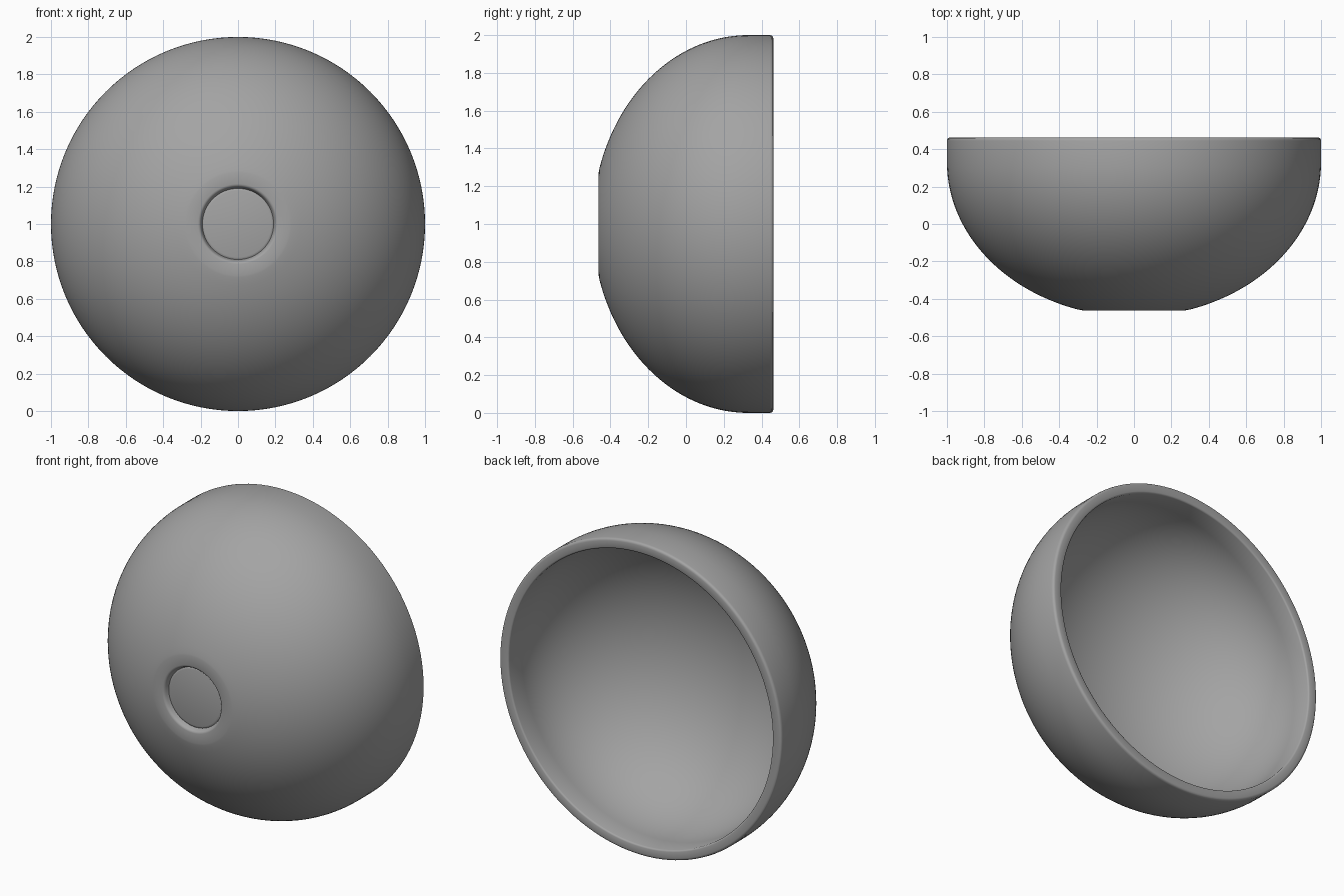
import bpy, bmesh, math

cube = bpy.data.objects.get("Cube")
if cube:
    bpy.data.objects.remove(cube, do_unlink=True)

SEGMENTS = 128

# Single grey material
grey = bpy.data.materials.new("bowl grey")
grey.use_nodes = True
colour = (0.37, 0.37, 0.37, 1.0)
grey.diffuse_color = colour
bsdf = grey.node_tree.nodes["Principled BSDF"]
bsdf.inputs["Base Color"].default_value = colour
bsdf.inputs["Roughness"].default_value = 0.6


def arc(centre, depth, radius, y_start, y_end, steps):
    """Points (radius, y) along an elliptical wall between two depths."""
    a0 = math.asin((y_start - centre) / depth)
    a1 = math.asin((y_end - centre) / depth)
    angles = [a0 + (a1 - a0) * i / steps for i in range(steps + 1)]
    return [(radius * math.cos(a), centre + depth * math.sin(a)) for a in angles]


# Profile: recessed foot, outer wall, rounded rim, inner wall
foot = [(0, -0.434), (0.178, -0.434), (0.185, -0.432), (0.19, -0.427 - 0.002), (0.196, -0.445),
        (0.2, -0.454), (0.206, -0.46), (0.214, -0.462), (0.275, -0.462), (0.285, -0.46)]
outer = arc(0.33, 0.825, 1.0, -0.457, 0.33, 40)
rim = [(1.0, 0.445), (0.998, 0.454), (0.993, 0.46), (0.984, 0.462),
       (0.945, 0.462), (0.938, 0.459), (0.935, 0.452)]
inner = arc(0.33, 0.725, 0.935, 0.33, -0.394, 40)
profile = foot + outer + rim + inner + [(0, -0.395)]

# Spin the profile around the front-to-back axis
bm = bmesh.new()
verts = [bm.verts.new((r, y, 0)) for r, y in profile]
edges = [bm.edges.new(pair) for pair in zip(verts, verts[1:])]
bmesh.ops.spin(bm, geom=verts + edges, cent=(0, 0, 0), axis=(0, 1, 0),
               angle=math.tau, steps=SEGMENTS, use_duplicate=False)
bmesh.ops.remove_doubles(bm, verts=bm.verts, dist=0.0005)
bmesh.ops.recalc_face_normals(bm, faces=bm.faces)
bmesh.ops.translate(bm, verts=bm.verts, vec=(0, 0, 1))

mesh = bpy.data.meshes.new("bowl")
bm.to_mesh(mesh)
bm.free()
mesh.materials.append(grey)
bowl = bpy.data.objects.new("bowl", mesh)
bpy.context.collection.objects.link(bowl)

# Smooth walls and softly rounded foot and rim edges
bpy.ops.object.select_all(action="DESELECT")
bowl.select_set(True)
bpy.context.view_layer.objects.active = bowl
bpy.ops.object.shade_smooth_by_angle(angle=math.radians(50))
